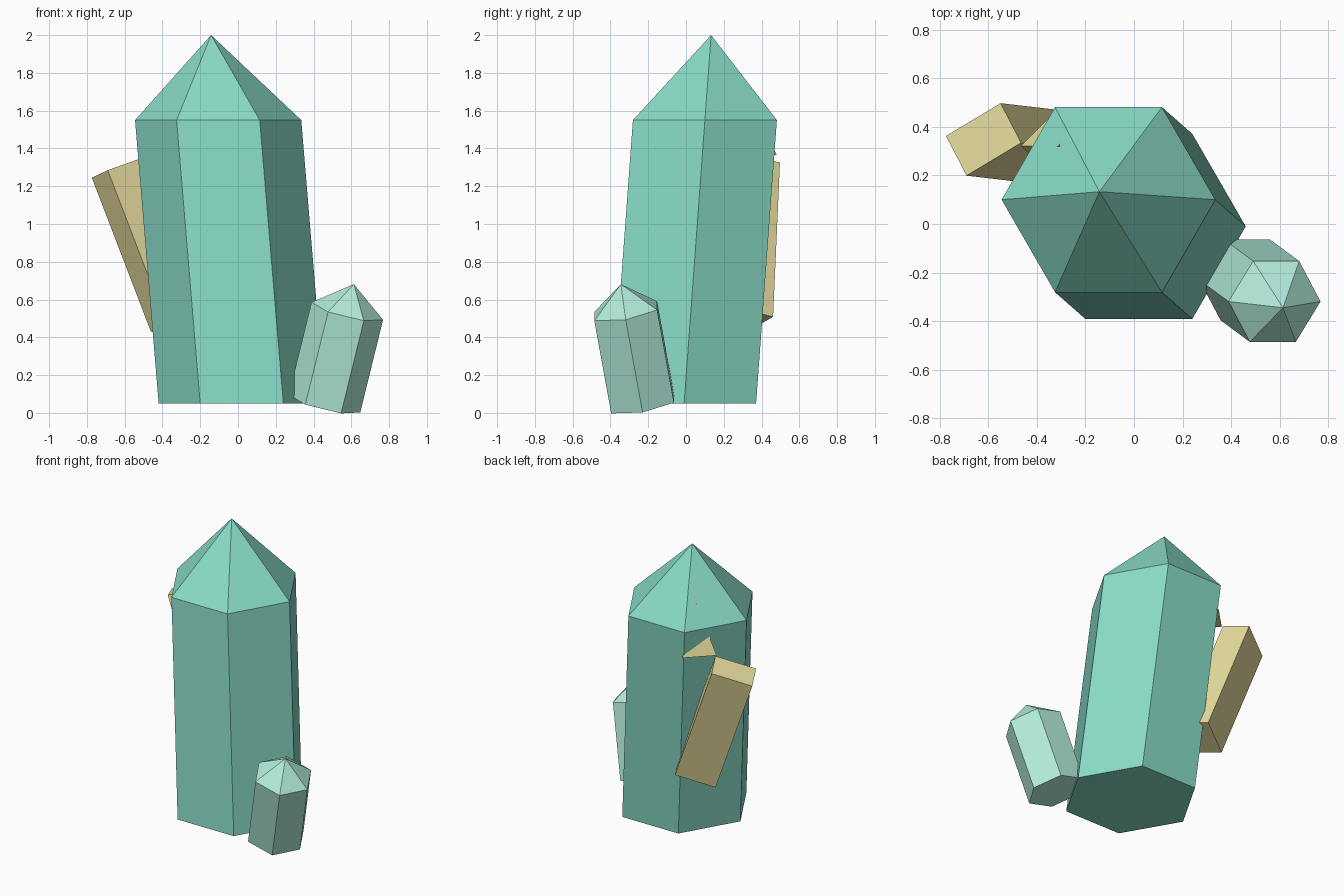
import bpy, bmesh
from math import cos, sin, tau, radians
from mathutils import Matrix, Euler

if "Cube" in bpy.data.objects:
    bpy.data.objects.remove(bpy.data.objects["Cube"])


def material(name, color):
    m = bpy.data.materials.new(name)
    m.diffuse_color = (*color, 1)
    m.use_nodes = True
    m.node_tree.nodes["Principled BSDF"].inputs["Base Color"].default_value = m.diffuse_color
    return m


def placed(loc, angles=(0, 0, 0)):
    rot = Euler([radians(a) for a in angles]).to_matrix().to_4x4()
    return Matrix.Translation(loc) @ rot


def crystal(name, sides, radius, body, tip, matrix, mat):
    """Straight prism of height body, capped by a point of height tip."""
    bm = bmesh.new()

    def ring(z):
        return [bm.verts.new((radius * cos(tau * i / sides), radius * sin(tau * i / sides), z))
                for i in range(sides)]

    low = ring(0)
    top = low
    bm.faces.new(low[::-1])
    if body:
        top = ring(body)
    apex = bm.verts.new((0, 0, body + tip))
    for i in range(sides):
        j = (i + 1) % sides
        if body:
            bm.faces.new((low[i], low[j], top[j], top[i]))
        bm.faces.new((top[i], top[j], apex))
    bm.transform(matrix)
    return finish(name, bm, mat)


def finish(name, bm, mat):
    bmesh.ops.recalc_face_normals(bm, faces=bm.faces)
    mesh = bpy.data.meshes.new(name)
    bm.to_mesh(mesh)
    bm.free()
    mesh.materials.append(mat)
    ob = bpy.data.objects.new(name, mesh)
    bpy.context.collection.objects.link(ob)
    return ob


teal = material("teal", (0.25, 0.71, 0.57))
mint = material("mint", (0.45, 0.84, 0.71))
gold = material("gold", (0.80, 0.72, 0.34))

# Large leaning crystal: sheared so its base and shoulder stay level
lean = Matrix.Identity(4)
lean[0][2], lean[1][2] = -0.125 / 1.5, 0.11 / 1.5
crystal("main_crystal", 6, 0.44, 1.5, 0.45,
        Matrix.Translation((0.02, -0.01, 0.05)) @ lean, teal)

# Small tilted crystal at the front right
crystal("small_crystal", 6, 0.195, 0.513, 0.148,
        placed((0.458, -0.23, 0.049), (10, 13.8, 0)), mint)

# Gold block leaning out at the back left
bm = bmesh.new()
bmesh.ops.create_cube(bm, size=1)
bm.transform(placed((-0.463, 0.33, 0.897), (-12.7, -17, 31))
             @ Matrix.Diagonal((0.274, 0.188, 0.875, 1)))
finish("gold_block", bm, gold)

# Upright gold point, mostly sunk into the large crystal
crystal("gold_point", 4, 0.158, 0, 0.325, placed((-0.308, 0.322, 1.365)), gold)
